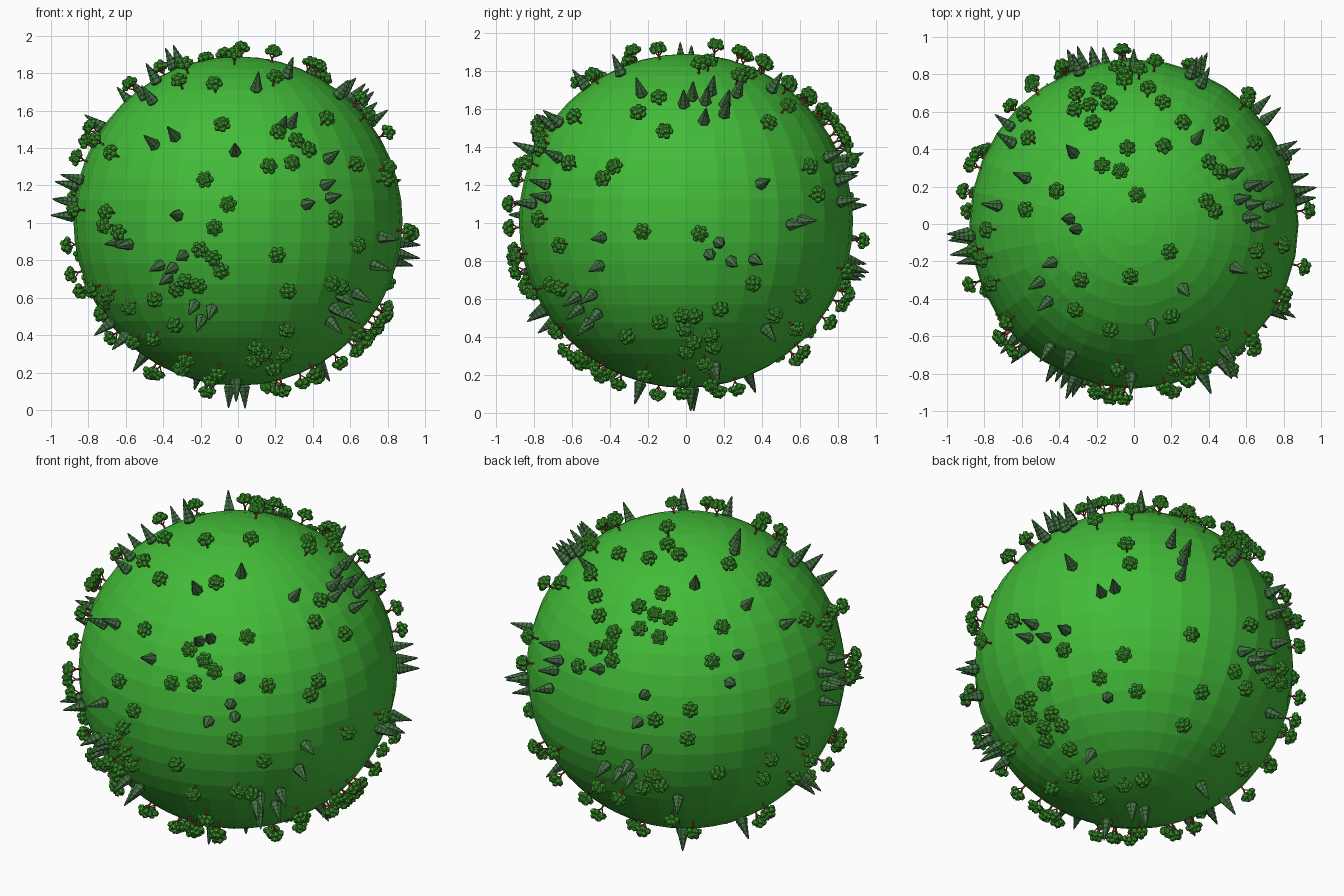
import bpy, bmesh, math, random
from mathutils import Vector, Matrix

if "Cube" in bpy.data.objects:
    bpy.data.objects.remove(bpy.data.objects["Cube"])

random.seed(4)
CENTRE = Vector((0, 0, 1.01))
R = 0.88  # globe radius


def material(name, rgb):
    m = bpy.data.materials.new(name)
    m.diffuse_color = (*rgb, 1)
    m.use_nodes = True
    m.node_tree.nodes["Principled BSDF"].inputs["Base Color"].default_value = m.diffuse_color
    return m


GRASS = material("grass", (0.055, 0.50, 0.04))
LEAF = material("leaf", (0.06, 0.40, 0.035))
BARK = material("bark", (0.30, 0.06, 0.025))
NEEDLE = material("needle", (0.06, 0.18, 0.06))


def to_mesh(bm, name, mats):
    me = bpy.data.meshes.new(name)
    bm.to_mesh(me)
    bm.free()
    for m in mats:
        me.materials.append(m)
    return me


def add_object(name, me, matrix):
    ob = bpy.data.objects.new(name, me)
    bpy.context.collection.objects.link(ob)
    ob.matrix_world = matrix


# Globe
bm = bmesh.new()
bmesh.ops.create_uvsphere(bm, u_segments=32, v_segments=24, radius=R)
add_object("globe", to_mesh(bm, "globe", [GRASS]), Matrix.Translation(CENTRE))


# Leafy tree: forked trunk and a crown of faceted blobs
def limb(bm, a, b, r1, r2):
    a, b = Vector(a), Vector(b)
    d = b - a
    mat = Matrix.Translation((a + b) / 2) @ d.to_track_quat('Z', 'Y').to_matrix().to_4x4()
    bmesh.ops.create_cone(bm, cap_ends=True, segments=5, radius1=r1, radius2=r2,
                          depth=d.length, matrix=mat)


def leafy_mesh():
    bm = bmesh.new()
    limb(bm, (0, 0, -0.01), (0, 0, 0.03), 0.007, 0.005)
    for i in range(3):
        a = i * math.tau / 3
        limb(bm, (0, 0, 0.022), (0.026 * math.cos(a), 0.026 * math.sin(a), 0.052), 0.004, 0.003)
    for f in bm.faces:
        f.material_index = 1
    blobs = [(0, 0, 0.068, 0.028)]
    for n, ring, z, r in ((6, 0.031, 0.058, 0.0195), (4, 0.018, 0.078, 0.019)):
        for i in range(n):
            a = i * math.tau / n
            blobs.append((ring * math.cos(a), ring * math.sin(a), z + 0.004 * (i % 2), r))
    for x, y, z, r in blobs:
        bmesh.ops.create_icosphere(bm, subdivisions=1, radius=r,
                                   matrix=Matrix.Translation((x, y, z)))
    return to_mesh(bm, "leafy_tree", [LEAF, BARK])


# Conifer: six-sided spire of overlapping tiers
def conifer_mesh():
    bm = bmesh.new()
    profile = [(0.018, -0.008)]
    for i in range(5):
        z = 0.014 + 0.023 * i
        profile += [(0.034 - 0.006 * i, z), (0.027 - 0.0062 * i, z + 0.021)]
    rings = [[bm.verts.new((r * math.cos(i * math.tau / 6), r * math.sin(i * math.tau / 6), z))
              for i in range(6)] for r, z in profile]
    for lo, hi in zip(rings, rings[1:]):
        for i in range(6):
            j = (i + 1) % 6
            bm.faces.new((lo[i], lo[j], hi[j], hi[i]))
    bm.faces.new(rings[0][::-1])
    bm.faces.new(rings[-1])
    return to_mesh(bm, "conifer", [NEEDLE])


MESHES = {"leafy_tree": leafy_mesh(), "conifer": conifer_mesh()}
TOTALS = {"leafy_tree": 142, "conifer": 82}

# Groves: direction from the globe's centre and number of trees
GROVES = {
    "leafy_tree": [
        (-.24, .64, .66, 5), (.30, -.80, .40, 4), (.66, .13, -.68, 5), (-.28, -.85, -.40, 3),
        (.10, -.60, -.72, 3), (-.66, -.64, 0, 3), (-.15, -.93, -.20, 3), (.75, 0, -.57, 3),
        (.74, -.42, .22, 2), (.55, -.70, -.33, 2), (.44, .32, .77, 2), (-.14, .28, .89, 2),
        (-.75, -.45, -.45, 2), (.45, .08, .83, 2), (-.05, .81, .48, 4), (-.39, .81, -.30, 3)],
    "conifer": [
        (.63, .10, .66, 6), (-.35, -.02, .87, 2), (-.35, -.82, -.28, 4), (.60, -.55, -.50, 5),
        (-.90, -.10, .10, 4), (.50, -.78, .20, 2), (.26, -.72, .50, 2), (.92, .16, -.12, 2),
        (-.60, -.70, -.10, 2), (.70, .64, 0, 2), (-.18, -.78, -.52, 3), (0, .04, -.94, 2),
        (-.17, .89, -.26, 4), (.34, .84, .28, 3)],
}
placed = []


def random_direction():
    return Vector([random.gauss(0, 1) for _ in "xyz"]).normalized()


def try_place(kind, d, gap):
    if all((d - p).length > gap for _, p in placed):
        placed.append((kind, d))
        return True
    return False


# Groves first, each spread a little around its direction
for kind, groves in GROVES.items():
    for x, y, z, count in groves:
        spot = Vector((x, y, z)).normalized()
        done, tries = 0, 0
        while done < count and tries < 60:
            tries += 1
            d = (spot + random_direction() * random.uniform(0, 0.06 + 0.02 * count)).normalized()
            done += try_place(kind, d, 0.07)

# Single trees scattered over the rest
for kind, total in TOTALS.items():
    count = sum(k == kind for k, _ in placed)
    while count < total:
        count += try_place(kind, random_direction(), 0.11)

# Plant the trees upright on the globe, each turned at random
for kind, d in placed:
    stand = d.to_track_quat('Z', 'Y').to_matrix().to_4x4()
    spin = Matrix.Rotation(random.uniform(0, math.tau), 4, 'Z')
    add_object(kind, MESHES[kind],
               Matrix.Translation(CENTRE + d * (R - 0.004)) @ stand @ spin)
